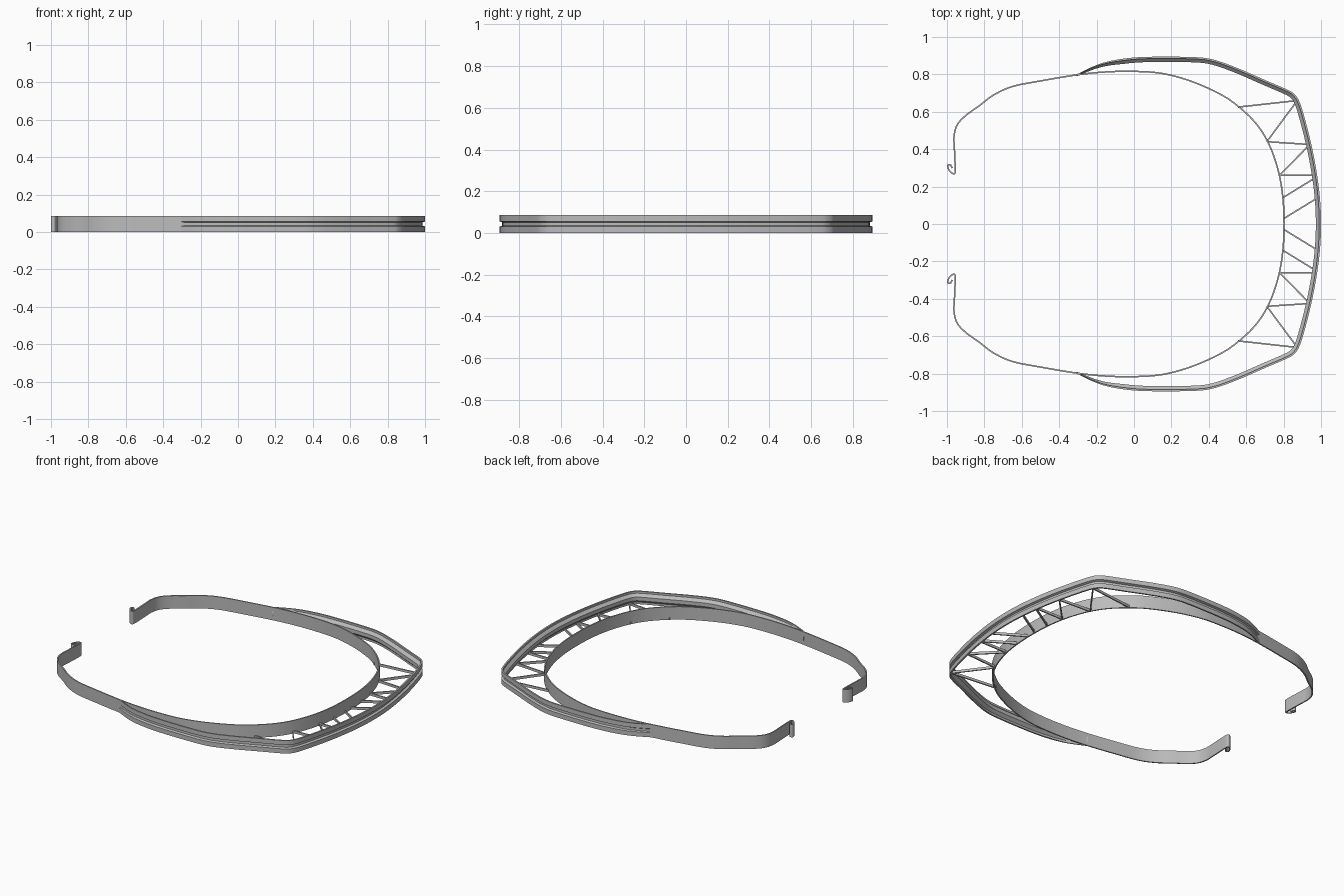
import bpy, bmesh
from mathutils import Vector

cube = bpy.data.objects.get("Cube")
if cube:
    bpy.data.objects.remove(cube, do_unlink=True)

HEIGHT = 0.085

grey = bpy.data.materials.new("grey_plastic")
grey.use_nodes = True
colour = (0.5, 0.5, 0.5, 1)
grey.diffuse_color = colour
grey.node_tree.nodes["Principled BSDF"].inputs["Base Color"].default_value = colour


def smooth_path(points, steps=6):
    """Catmull-Rom curve through the points."""
    pts = [Vector(p) for p in points]
    pts = [2 * pts[0] - pts[1]] + pts + [2 * pts[-1] - pts[-2]]
    path = []
    for a, b, c, d in zip(pts, pts[1:], pts[2:], pts[3:]):
        for i in range(steps):
            t = i / steps
            path.append(0.5 * (2 * b + (c - a) * t + (2 * a - 5 * b + 4 * c - d) * t ** 2
                               + (3 * b - a - 3 * c + d) * t ** 3))
    return path + [pts[-2]]


def mirrored(half):
    """Complete a path that ends on the y = 0 line."""
    return half + [(x, -y) for x, y in reversed(half[:-1])]


def finish(name, bm):
    bmesh.ops.recalc_face_normals(bm, faces=bm.faces)
    mesh = bpy.data.meshes.new(name)
    bm.to_mesh(mesh)
    bm.free()
    mesh.materials.append(grey)
    obj = bpy.data.objects.new(name, mesh)
    bpy.context.collection.objects.link(obj)
    bpy.ops.object.select_all(action='DESELECT')
    obj.select_set(True)
    bpy.context.view_layer.objects.active = obj
    bpy.ops.object.shade_smooth_by_angle(angle=0.6)
    return obj


def sweep(name, path, profile, taper=0):
    """Carry a (depth, z) profile along the path; depth narrows at both ends."""
    bm = bmesh.new()
    rings = []
    last = len(path) - 1
    for i, p in enumerate(path):
        along = (path[min(i + 1, last)] - path[max(i - 1, 0)]).normalized()
        inward = Vector((along.y, -along.x))
        scale = min(1, 0.35 + 0.65 * min(i, last - i) / taper) if taper else 1
        rings.append([bm.verts.new((*(p + inward * d * scale), z)) for d, z in profile])
    n = len(profile)
    for r, s in zip(rings, rings[1:]):
        for k in range(n):
            bm.faces.new((r[k], r[(k + 1) % n], s[(k + 1) % n], s[k]))
    bm.faces.new(rings[0])
    bm.faces.new(rings[-1])
    return finish(name, bm)


# Head band with curled hooks at its open ends
band_half = [(-.972, .298), (-.982, .316), (-.996, .312), (-.986, .284), (-.962, .268),
             (-.956, .29), (-.96, .40), (-.962, .47), (-.945, .53), (-.90, .58),
             (-.83, .63), (-.75, .69), (-.65, .735), (-.5, .765), (-.3, .798),
             (-.15, .813), (0, .816), (.15, .805), (.3, .765), (.45, .70),
             (.55, .635), (.65, .54), (.72, .43), (.77, .29), (.795, .15), (.802, 0)]
T = 0.004
sweep("head_band", smooth_path(mirrored(band_half)),
      [(-T, 0), (-T, HEIGHT), (T, HEIGHT), (T, 0)])

# Outer visor rail: grooved outside, with a ridge along the inside
rail_half = [(-.31, .799), (-.2, .85), (-.1, .877), (.05, .893), (.3, .893),
             (.42, .88), (.55, .835), (.7, .77), (.82, .718), (.862, .69),
             (.89, .64), (.925, .52), (.96, .37), (.985, .22), (.997, .1), (1, 0)]
rail_profile = [(0, 0), (0, .03), (.014, .035), (.014, .051), (0, .056), (0, HEIGHT),
                (.01, HEIGHT), (.01, .072), (.028, .055), (.028, .031), (.01, .014), (.01, 0)]
sweep("visor_rail", smooth_path(mirrored(rail_half)), rail_profile, taper=14)

# Bracing struts between band and rail
struts = [((.555, .625), (.873, .66)), ((.873, .66), (.71, .44)),
          ((.71, .44), (.94, .425)), ((.94, .425), (.778, .26)),
          ((.778, .26), (.966, .26)), ((.795, .14), (.974, .25)),
          ((.802, .03), (.982, .14))]
bm = bmesh.new()
for side in (1, -1):
    for a, b in struts:
        a, b = Vector((a[0], a[1] * side)), Vector((b[0], b[1] * side))
        d = (b - a).normalized() * T
        w = Vector((-d.y, d.x))
        foot = [bm.verts.new((*p, 0)) for p in (a + w, a - w, b - w, b + w)]
        face = bm.faces.new(foot)
        top = bmesh.ops.extrude_face_region(bm, geom=[face], use_keep_orig=True)["geom"]
        bmesh.ops.translate(bm, vec=(0, 0, 0.016),
                            verts=[v for v in top if isinstance(v, bmesh.types.BMVert)])
finish("bracing_struts", bm)
